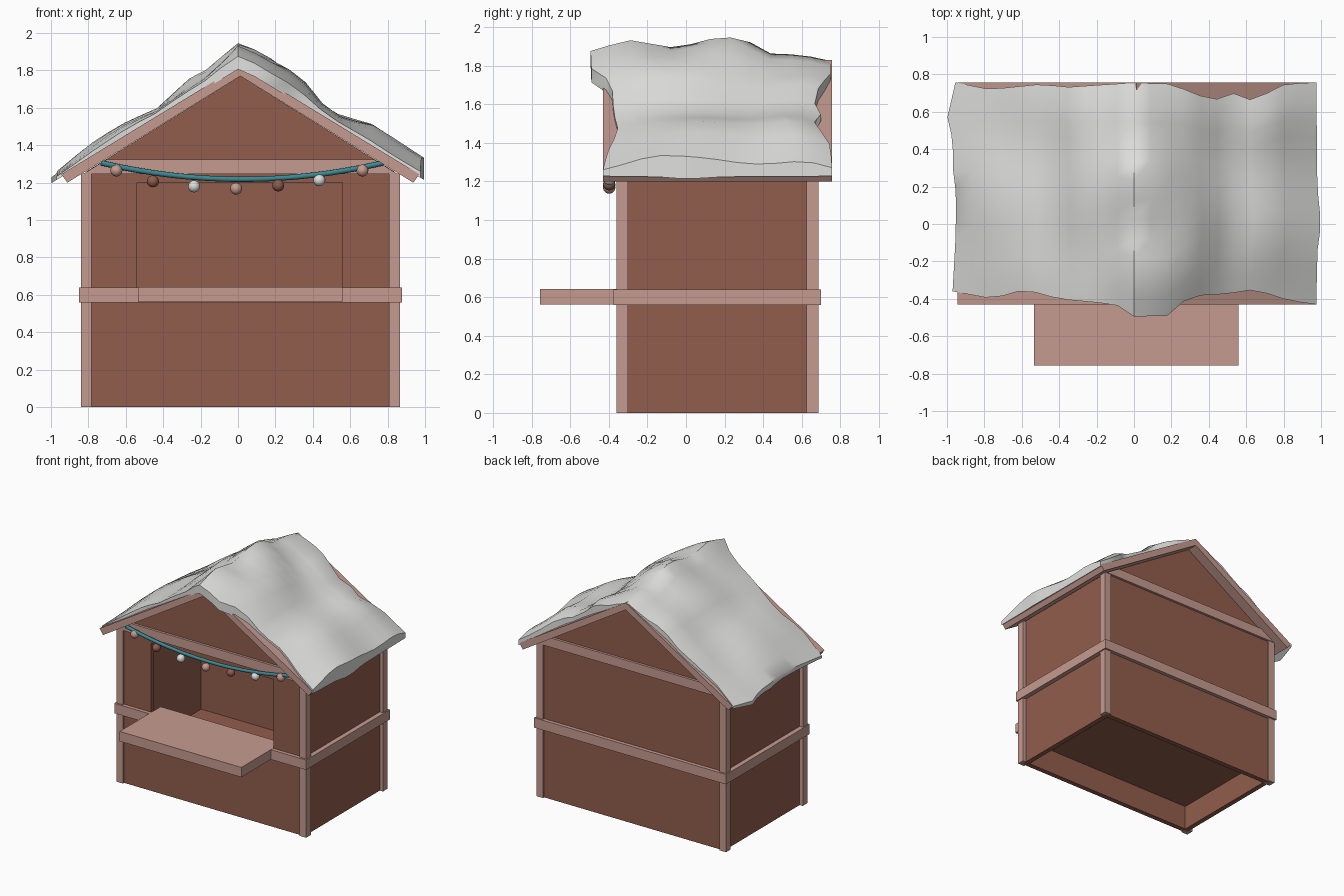
import bpy, bmesh, math

if "Cube" in bpy.data.objects:
    bpy.data.objects.remove(bpy.data.objects["Cube"])

CX, CY = 0.0125, 0.1625      # centre of the hut body
APEX, SLOPE = 1.77, 0.62     # underside of the roof


def material(name, rgb):
    m = bpy.data.materials.new(name)
    m.diffuse_color = (*rgb, 1)
    m.use_nodes = True
    m.node_tree.nodes["Principled BSDF"].inputs["Base Color"].default_value = m.diffuse_color
    return m


BROWN = material("brown wood", (0.284, 0.109, 0.072))
TAN = material("pale wood", (0.56, 0.33, 0.28))
WHITE = material("snow white", (0.74, 0.74, 0.73))
TEAL = material("teal", (0.045, 0.25, 0.29))


def finish(bm, name, mat):
    bmesh.ops.recalc_face_normals(bm, faces=bm.faces)
    me = bpy.data.meshes.new(name)
    bm.to_mesh(me)
    bm.free()
    me.materials.append(mat)
    ob = bpy.data.objects.new(name, me)
    bpy.context.collection.objects.link(ob)
    return ob


def prism(name, pts, y0, y1, mat):
    """Extrude an x-z outline from y0 to y1."""
    bm = bmesh.new()
    f = bm.faces.new([bm.verts.new((x, y0, z)) for x, z in pts])
    r = bmesh.ops.extrude_face_region(bm, geom=[f])
    verts = [v for v in r["geom"] if isinstance(v, bmesh.types.BMVert)]
    bmesh.ops.translate(bm, verts=verts, vec=(0, y1 - y0, 0))
    return finish(bm, name, mat)


def box(name, x0, x1, y0, y1, z0, z1, mat):
    return prism(name, [(x0, z0), (x1, z0), (x1, z1), (x0, z1)], y0, y1, mat)


def smooth(ob, angle):
    bpy.ops.object.select_all(action="DESELECT")
    ob.select_set(True)
    bpy.context.view_layer.objects.active = ob
    bpy.ops.object.shade_smooth_by_angle(angle=math.radians(angle))


def lerp_table(pts, x):
    if x <= pts[0][0]:
        return pts[0][1]
    for (a, fa), (b, fb) in zip(pts, pts[1:]):
        if x <= b:
            return fa + (fb - fa) * (x - a) / (b - a)
    return pts[-1][1]


# Walls: gabled front and back, plain sides
HW, T = 0.825, 0.04
YF, YB = -0.345, 0.67
eave = APEX - SLOPE * HW
gable = [(CX - HW, 0), (CX + HW, 0), (CX + HW, eave), (CX, APEX), (CX - HW, eave)]
front = prism("front_wall", gable, YF, YF + T, BROWN)
prism("back_wall", gable, YB - T, YB, BROWN)
for side, s in (("left", -1), ("right", 1)):
    xs = sorted((CX + s * HW, CX + s * (HW - T)))
    box(side + "_wall", *xs, YF + T, YB - T, 0, eave, BROWN)
box("floor", CX - HW + T, CX + HW - T, YF + T, YB - T, 0.2, 0.23, BROWN)

# Serving window cut through the front wall
cutter = box("window_cutter", -0.54, 0.56, -0.6, -0.1, 0.6, 1.2, BROWN)
cutter.hide_render = True
mod = front.modifiers.new("window", "BOOLEAN")
mod.operation, mod.object, mod.solver = "DIFFERENCE", cutter, "EXACT"
bpy.context.view_layer.objects.active = front
bpy.ops.object.modifier_apply(modifier=mod.name)
bpy.data.objects.remove(cutter)

# Corner posts
for sx in (-1, 1):
    for sy in (-1, 1):
        x, y = CX + sx * 0.824, CY + sy * 0.493
        box("corner_post", x - 0.029, x + 0.029, y - 0.03, y + 0.03, 0, 1.25, TAN)

# Rails around the middle, gable beams and counter
for name, y0, y1 in (("front_rail", -0.375, -0.33), ("back_rail", 0.655, 0.70)):
    box(name, CX - 0.863, CX + 0.863, y0, y1, 0.56, 0.64, TAN)
for name, s in (("left_rail", -1), ("right_rail", 1)):
    xs = sorted((CX + s * 0.863, CX + s * 0.818))
    box(name, *xs, -0.33, 0.655, 0.56, 0.64, TAN)
beam = [(CX - 0.84, 1.247), (CX + 0.84, 1.247), (CX + 0.717, 1.323), (CX - 0.717, 1.323)]
prism("front_beam", beam, -0.365, -0.33, TAN)
prism("back_beam", beam, 0.655, 0.69, TAN)
box("counter", -0.535, 0.56, -0.757, -0.23, 0.562, 0.642, TAN)

# Roof slab
roof = [(CX, APEX), (CX + 0.925, 1.2), (CX + 0.957, 1.245), (CX, 1.828),
        (CX - 0.957, 1.245), (CX - 0.925, 1.2)]
prism("roof", roof, -0.43, 0.757, TAN)

# Snow blanket: lumpy thickness over the roof, with a wavy outline
FRONT = [(-1, -0.36), (-0.78, -0.40), (-0.6, -0.35), (-0.42, -0.40), (-0.1, -0.43),
         (0, -0.495), (0.2, -0.49), (0.3, -0.385), (0.5, -0.375), (0.66, -0.35),
         (0.85, -0.41), (1, -0.43)]
BACK = [(-1, 0.757), (-0.8, 0.72), (-0.5, 0.75), (-0.4, 0.73), (-0.1, 0.75), (0.2, 0.75),
        (0.43, 0.66), (0.55, 0.70), (0.65, 0.66), (0.83, 0.75), (1, 0.757)]
LEFT = [(-0.36, 0.97), (-0.1, 0.955), (0.15, 0.95), (0.35, 0.975), (0.42, 0.96),
        (0.56, 1.0), (0.757, 0.955)]
RIGHT = [(-0.43, 0.975), (-0.15, 0.98), (0, 1.0), (0.2, 0.98), (0.757, 0.975)]
THICK = [(-1, 0.04), (-0.8, 0.085), (-0.6, 0.10), (-0.45, 0.07), (-0.3, 0.13), (-0.18, 0.10),
         (0, 0.135), (0.17, 0.16), (0.34, 0.18), (0.45, 0.10), (0.55, 0.085), (0.72, 0.15),
         (0.88, 0.12), (1, 0.11)]
RIDGE = [(-0.5, 0.45), (-0.3, 0.9), (-0.05, 0.55), (0.17, 1.0), (0.3, 0.95), (0.43, 0.35),
         (0.6, 0.3), (0.757, 0.05)]


def snow_point(u, v, top):
    y = lerp_table(FRONT, u) * (1 - v) + lerp_table(BACK, u) * v
    x = u * lerp_table(LEFT if u < 0 else RIGHT, y)
    base = 1.822 - 0.61 * abs(x - CX)
    if not top:
        return x, y, base - 0.008
    lump = 0.68 + 0.32 * math.sin(6.5 * y + 4 * x + 1) * math.cos(3 * x - 2 * y)
    w = min(1, abs(x - CX) / 0.3)
    rim = min(1, 0.5 + 4 * min(v, 1 - v))
    t = lerp_table(THICK, u) * (lerp_table(RIDGE, y) * (1 - w) + lump * rim * w)
    return x, y, base + max(t, 0.006)


NU, NV = 22, 12
bm = bmesh.new()
grid = {(i, j, k): bm.verts.new(snow_point(-1 + 2 * i / NU, j / NV, k))
        for i in range(NU + 1) for j in range(NV + 1) for k in (0, 1)}
for i in range(NU):
    for j in range(NV):
        for k in (0, 1):
            bm.faces.new([grid[i + a, j + b, k] for a, b in ((0, 0), (1, 0), (1, 1), (0, 1))])
loop = ([(i, 0) for i in range(NU)] + [(NU, j) for j in range(NV)]
        + [(i, NV) for i in range(NU, 0, -1)] + [(0, j) for j in range(NV, 0, -1)])
for p, q in zip(loop, loop[1:] + loop[:1]):
    bm.faces.new([grid[(*p, 0)], grid[(*q, 0)], grid[(*q, 1)], grid[(*p, 1)]])
smooth(finish(bm, "roof_snow", WHITE), 50)

# Sagging garland cord, swept as a round tube
bm = bmesh.new()
rings = []
for i in range(17):
    s = -1 + i / 8
    x, z = CX + 0.01 + 0.755 * s, 1.218 + 0.088 * s * s
    nx, nz = -0.233 * s, 1
    rings.append([bm.verts.new((x + nx * 0.014 * math.sin(a), -0.395 + 0.014 * math.cos(a),
                                z + nz * 0.014 * math.sin(a)))
                  for a in (k * math.tau / 8 for k in range(8))])
for r, q in zip(rings, rings[1:]):
    for k in range(8):
        bm.faces.new([r[k], r[k - 1], q[k - 1], q[k]])
bm.faces.new(rings[0])
bm.faces.new(rings[-1])
smooth(finish(bm, "garland_cord", TEAL), 50)

# Hanging baubles
for i, (x, z) in enumerate([(-0.65, 1.265), (-0.455, 1.207), (-0.235, 1.18), (-0.01, 1.168),
                            (0.215, 1.185), (0.435, 1.213), (0.665, 1.265)]):
    bm = bmesh.new()
    bmesh.ops.create_uvsphere(bm, u_segments=16, v_segments=10, radius=0.032)
    bmesh.ops.translate(bm, verts=bm.verts, vec=(x, -0.398, z))
    smooth(finish(bm, "bauble", (TAN, BROWN, WHITE)[i % 3]), 60)
